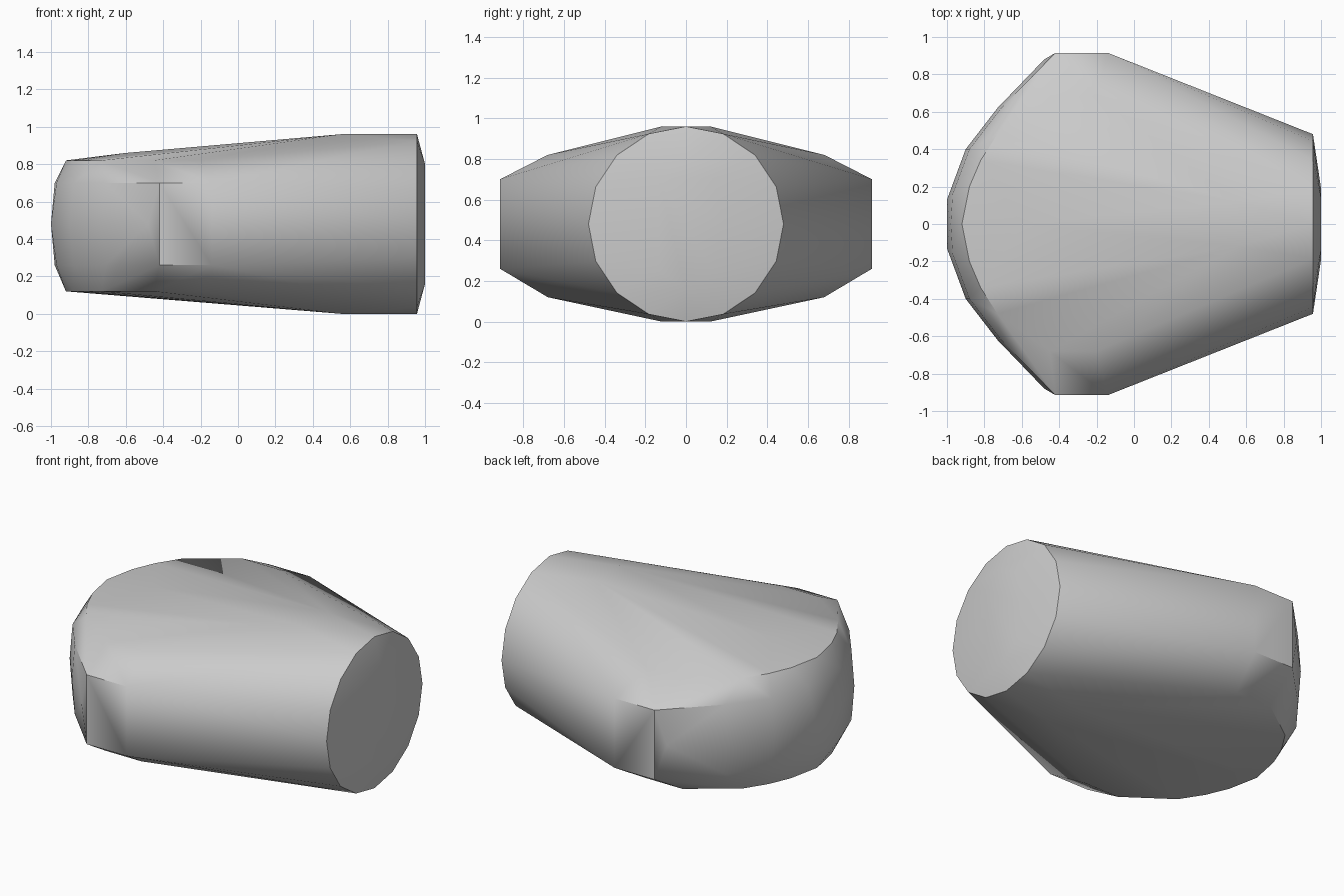
import bpy, bmesh, math

cube = bpy.data.objects.get("Cube")
if cube:
    bpy.data.objects.remove(cube, do_unlink=True)

grey = bpy.data.materials.new("plain grey")
grey.use_nodes = True
grey.diffuse_color = (0.6, 0.6, 0.6, 1)
grey.node_tree.nodes["Principled BSDF"].inputs["Base Color"].default_value = (0.6, 0.6, 0.6, 1)

MID = 0.48
bm = bmesh.new()


def layer(outline, heights):
    """Add an outline mirrored across y at each height."""
    for z in heights:
        for x, y in outline:
            for side in ((1, -1) if y else (1,)):
                bm.verts.new((x, side * y, z))


# Round end: rim and a slightly raised cap
for i in range(16):
    a = math.tau * i / 16
    bm.verts.new((0.957, MID * math.sin(a), MID + MID * math.cos(a)))
for i in range(8):
    a = math.tau * i / 8
    bm.verts.new((1.0, 0.19 * math.sin(a), MID + 0.32 * math.cos(a)))

# Broad faces: flat ridge near the round end, then rounded far edge
layer([(0.55, 0.12)], (0, 0.96))
layer([(-0.6, 0)], (0.095, 0.86))
layer([(-0.92, 0), (-0.88, 0.2), (-0.82, 0.34), (-0.73, 0.48),
       (-0.45, 0.68), (-0.2, 0.68)], (0.12, 0.82))

# Bulging far end and flat side pads
layer([(-0.98, 0), (-0.97, 0.16), (-0.88, 0.4), (-0.71, 0.62),
       (-0.42, 0.915), (-0.14, 0.915)], (0.26, 0.7))
layer([(-1, 0.13), (-0.9, 0.4), (-0.73, 0.62), (-0.48, 0.88)], (MID,))

# Wrap the sections in one skin
result = bmesh.ops.convex_hull(bm, input=bm.verts)
loose = [v for v in bm.verts if not v.link_faces]
bmesh.ops.delete(bm, geom=loose, context="VERTS")
bmesh.ops.recalc_face_normals(bm, faces=bm.faces)

mesh = bpy.data.meshes.new("tapered_body")
bm.to_mesh(mesh)
bm.free()
mesh.materials.append(grey)
body = bpy.data.objects.new("tapered_body", mesh)
bpy.context.collection.objects.link(body)
bpy.context.view_layer.objects.active = body
body.select_set(True)
bpy.ops.object.shade_smooth_by_angle(angle=math.radians(30))
